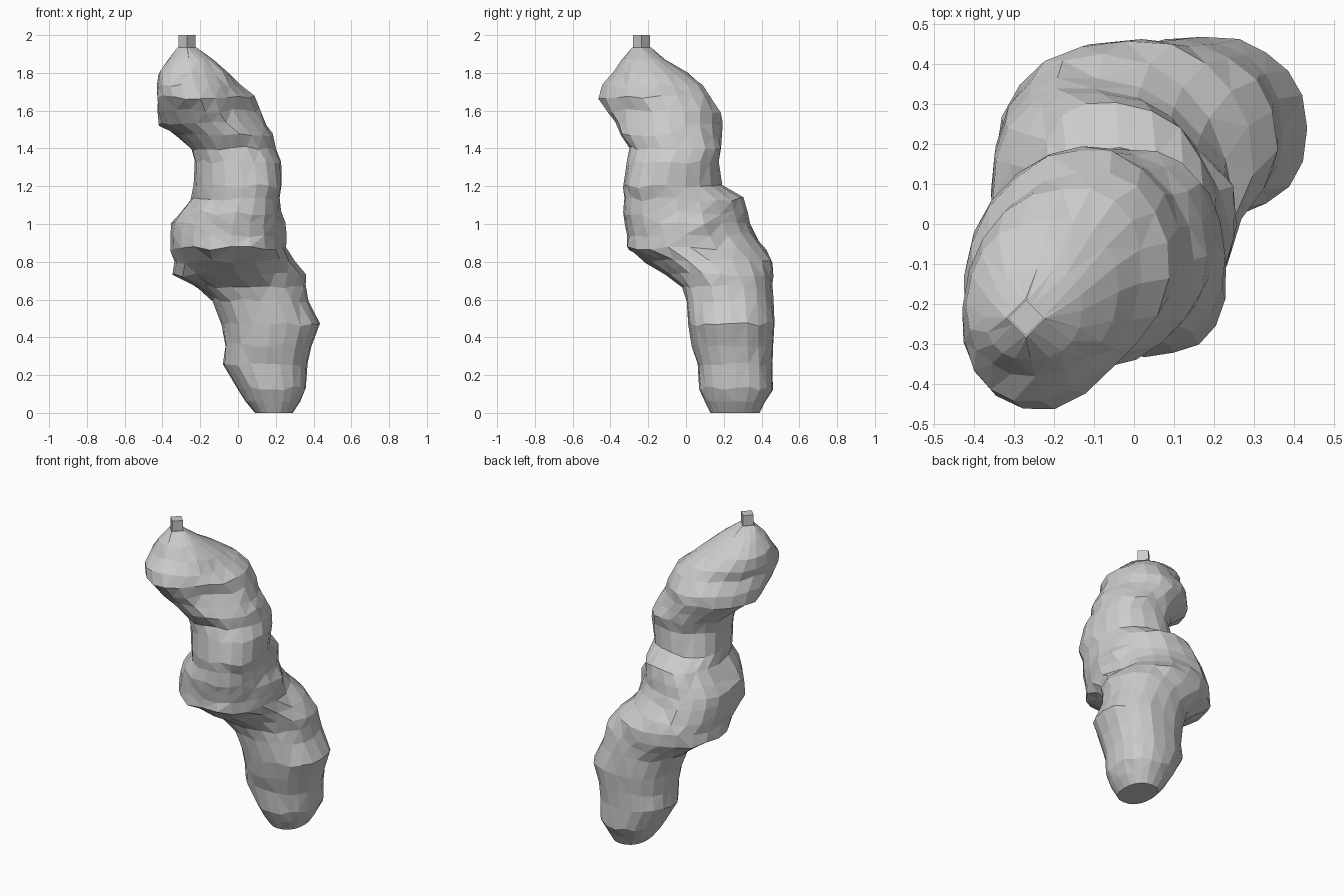
import bpy, bmesh, math, random

random.seed(4)
SIDES = 20

# Body cross-sections: z, x min, x max, y min, y max, diagonal skew
SECTIONS = [
    (0.00, 0.09, 0.29, 0.13, 0.39, 0.0),
    (0.06, 0.04, 0.33, 0.10, 0.42, 0.0),
    (0.13, 0.00, 0.36, 0.07, 0.46, 0.0),
    (0.26, -0.08, 0.37, 0.06, 0.46, 0.0),
    (0.36, -0.07, 0.39, 0.03, 0.465, 0.0),
    (0.47, -0.09, 0.43, 0.01, 0.47, 0.0),
    (0.60, -0.13, 0.37, 0.00, 0.46, 0.0),
    (0.67, -0.22, 0.36, -0.02, 0.46, 0.0),
    (0.73, -0.35, 0.36, -0.11, 0.46, 0.05),
    (0.80, -0.34, 0.30, -0.21, 0.46, 0.0),
    (0.87, -0.36, 0.25, -0.32, 0.42, -0.1),
    (0.94, -0.36, 0.23, -0.31, 0.37, -0.15),
    (1.00, -0.35, 0.22, -0.32, 0.34, -0.2),
    (1.06, -0.31, 0.22, -0.33, 0.33, -0.2),
    (1.13, -0.25, 0.22, -0.33, 0.31, -0.2),
    (1.20, -0.24, 0.23, -0.33, 0.19, -0.2),
    (1.33, -0.23, 0.23, -0.31, 0.17, -0.05),
    (1.40, -0.25, 0.20, -0.30, 0.19, 0.05),
    (1.47, -0.33, 0.18, -0.35, 0.19, 0.0),
    (1.53, -0.42, 0.15, -0.38, 0.19, 0.05),
    (1.60, -0.43, 0.12, -0.42, 0.19, 0.15),
    (1.67, -0.43, 0.09, -0.47, 0.13, 0.22),
    (1.73, -0.43, 0.02, -0.45, 0.09, 0.2),
    (1.80, -0.42, -0.04, -0.38, 0.01, 0.12),
    (1.87, -0.37, -0.13, -0.34, -0.11, 0.1),
]


def squared(v, power=0.88):
    return math.copysign(abs(v) ** power, v)


def bell(v, centre, width):
    return math.exp(-((v - centre) / width) ** 2)


def make_object(name, bm):
    bmesh.ops.recalc_face_normals(bm, faces=bm.faces)
    mesh = bpy.data.meshes.new(name)
    bm.to_mesh(mesh)
    bm.free()
    obj = bpy.data.objects.new(name, mesh)
    bpy.context.collection.objects.link(obj)
    return obj


# Lumpy, leaning body lofted through the sections
bm = bmesh.new()
rings = []
for z, x0, x1, y0, y1, skew in SECTIONS:
    inner = 0.1 < z < 1.85
    # the head lobes are less boxy than the rest
    power = 0.88 + 0.2 * bell(z, 1.57, 0.13)
    ring = []
    for i in range(SIDES):
        t = 2 * math.pi * (i - SIDES // 2) / SIDES
        k = 1 + (random.uniform(-0.018, 0.018) if inner else 0)
        dz = random.uniform(-0.012, 0.012) if inner else 0
        # front right hollows under the middle lobe and the head
        k -= bell(t, -0.8, 0.5) * (0.14 * bell(z, 0.76, 0.08) + 0.13 * bell(z, 1.66, 0.1))
        x = (x0 + x1) / 2 + k * (x1 - x0) / 2 * squared(math.cos(t - skew / 2), power)
        y = (y0 + y1) / 2 + k * (y1 - y0) / 2 * squared(math.sin(t + skew / 2), power)
        # side knob pushed out of the right flank
        if x > 0.1:
            x += 0.08 * bell(y, 0.04, 0.08) * bell(z, 0.99, 0.06)
        ring.append(bm.verts.new((x, y, z + dz)))
    rings.append(ring)
# Shoulder ring narrowing to a diamond under the stem
tip = []
for i in range(SIDES):
    t = 2 * math.pi * (i - SIDES // 2) / SIDES
    tip.append(bm.verts.new((-0.27 + 0.05 * squared(math.cos(t), 2),
                             -0.235 + 0.05 * squared(math.sin(t), 2), 1.935)))
rings.append(tip)
for a, b in zip(rings, rings[1:]):
    for i in range(SIDES):
        j = (i + 1) % SIDES
        bm.faces.new((a[i], a[j], b[j], b[i]))
bm.faces.new(rings[0][::-1])
bm.faces.new(rings[-1])
bmesh.ops.triangulate(bm, faces=[f for f in bm.faces if len(f.verts) == 4])
make_object("root_body", bm)

# Four-sided stem stub on top
bm = bmesh.new()
stem = [[bm.verts.new((-0.27 + 0.045 * math.cos(k * math.pi / 2),
                       -0.235 + 0.045 * math.sin(k * math.pi / 2), z)) for k in range(4)]
        for z in (1.92, 2.0)]
for i in range(4):
    j = (i + 1) % 4
    bm.faces.new((stem[0][i], stem[0][j], stem[1][j], stem[1][i]))
bm.faces.new(stem[0][::-1])
bm.faces.new(stem[1])
make_object("stem_stub", bm)
